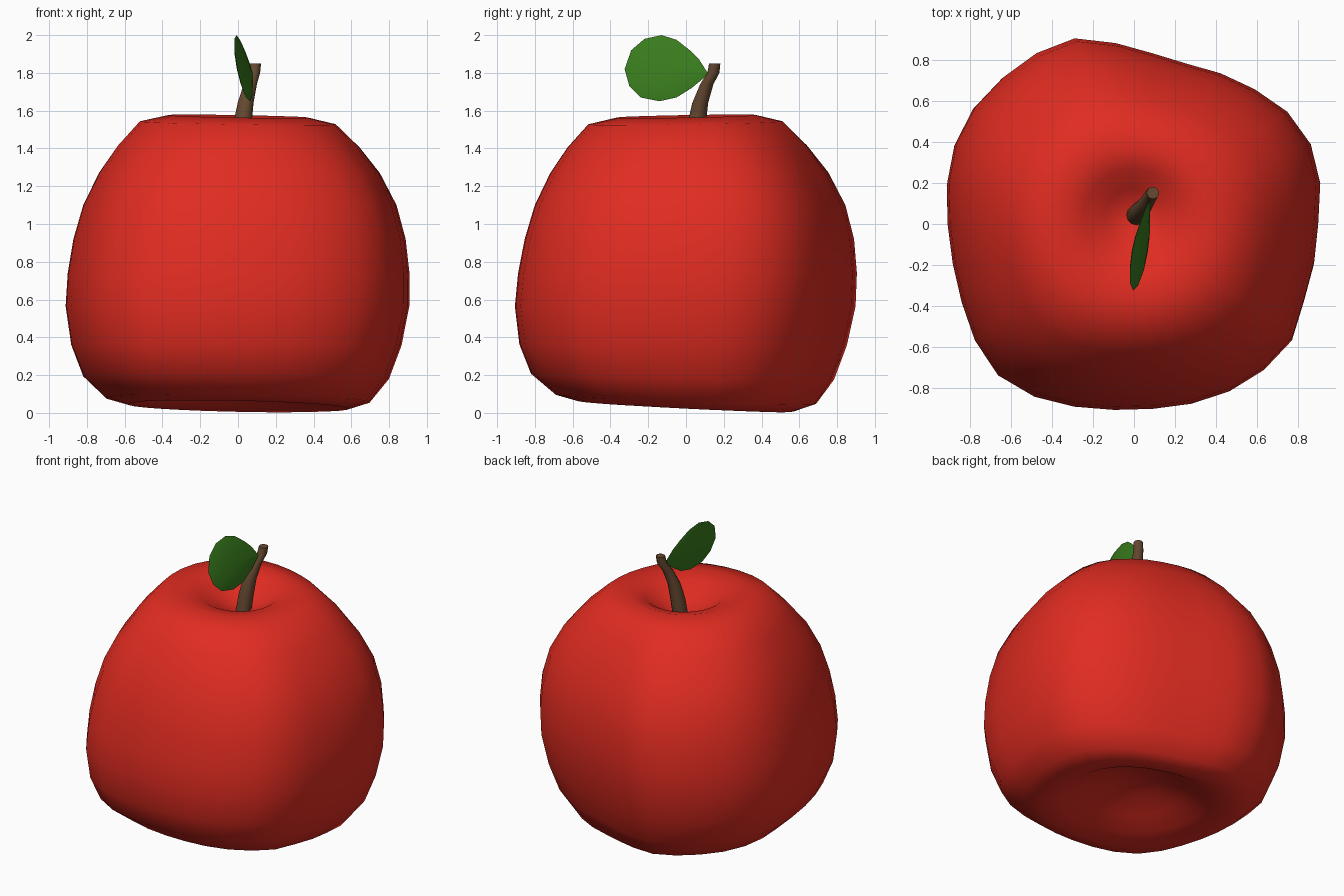
import bpy, bmesh, math
from mathutils import Vector

if "Cube" in bpy.data.objects:
    bpy.data.objects.remove(bpy.data.objects["Cube"])


def material(name, color):
    m = bpy.data.materials.new(name)
    m.diffuse_color = (*color, 1)
    m.use_nodes = True
    m.node_tree.nodes["Principled BSDF"].inputs["Base Color"].default_value = m.diffuse_color
    return m


def loft(name, rings, mat, angle=50):
    """Skin a stack of equal-length rings and cap both ends."""
    bm = bmesh.new()
    vr = [[bm.verts.new(p) for p in ring] for ring in rings]
    n = len(vr[0])
    for a, b in zip(vr, vr[1:]):
        for i in range(n):
            j = (i + 1) % n
            bm.faces.new((a[i], a[j], b[j], b[i]))
    bm.faces.new(vr[0][::-1])
    bm.faces.new(vr[-1])
    bmesh.ops.recalc_face_normals(bm, faces=bm.faces)
    me = bpy.data.meshes.new(name)
    bm.to_mesh(me)
    bm.free()
    ob = bpy.data.objects.new(name, me)
    bpy.context.collection.objects.link(ob)
    me.materials.append(mat)
    bpy.ops.object.select_all(action='DESELECT')
    ob.select_set(True)
    bpy.context.view_layer.objects.active = ob
    bpy.ops.object.shade_smooth_by_angle(angle=math.radians(angle))
    return ob


red = material("red_skin", (0.75, 0.025, 0.015))
brown = material("brown_wood", (0.13, 0.065, 0.03))
green = material("green_leaf", (0.04, 0.2, 0.012))

# Fruit body: lathe profile (radius, height) with an irregular outline
profile = [(.03, .22), (.18, .2), (.33, .13), (.46, .065), (.58, .035),
           (.695, .07), (.805, .19), (.87, .36), (.905, .565), (.9, .74),
           (.875, .92), (.825, 1.1), (.74, 1.27), (.64, 1.41), (.52, 1.535),
           (.37, 1.57), (.25, 1.54), (.14, 1.465), (.03, 1.42)]
# Outline radius every 12 degrees, counter-clockwise from +x
outline = [.90, .93, .945, .925, .88, .845, .82, .835, .885, .95,
           .96, .96, .965, .955, .93, .905, .90, .917, .955, .985,
           .965, .93, .905, .90, .915, .935, .95, .955, .91, .90]
rings = []
for r, z in profile:
    lobes = min(1, r / .75) ** 2
    lean = .02 * math.sin(3.5 * (z - .65)) if .15 < z < 1.5 and r > .5 else 0
    low = max(0, 1 - z / .4)
    high = max(0, (z - 1.2) / .35)
    dimple = .05 * max(0, 1 - r / .4) if z > 1 else 0
    ring = []
    for i, o in enumerate(outline):
        a = math.tau * i / len(outline)
        rad = r * (1 + (o / .905 - 1) * lobes)
        edge = min(1, r / .5)
        dz = edge * (.012 * high * math.cos(a - math.radians(135))
                     - .035 * low * math.cos(a - math.radians(67)))
        ring.append((rad * math.cos(a) + lean * .5,
                     rad * math.sin(a) + lean + dimple, z + dz))
    rings.append(ring)
loft("fruit_body", rings, red, 80)

# Stem: bent, tapering rod
path = [(.01, .04, 1.39, .05), (.025, .058, 1.54, .048), (.04, .075, 1.64, .042),
        (.065, .11, 1.74, .035), (.085, .145, 1.80, .032), (.092, .152, 1.85, .03)]
loft("stem", [[(x + r * math.cos(math.tau * k / 12), y + r * math.sin(math.tau * k / 12), z)
               for k in range(12)] for x, y, z, r in path], brown)

# Leaf: thin teardrop lens in a tilted plane
shape = [(.115, 1.8), (.07, 1.87), (.02, 1.92), (-.05, 1.975), (-.13, 2.0),
         (-.22, 1.98), (-.29, 1.92), (-.325, 1.82), (-.3, 1.73), (-.24, 1.67),
         (-.14, 1.65), (-.05, 1.67), (.03, 1.72), (.115, 1.79)]
cy, cz = -.12, 1.82
leaf = []
for s, t in [(.1, -.02), (.5, -.017), (.85, -.008), (1, 0), (.85, .008), (.5, .017), (.1, .02)]:
    ring = []
    for y, z in shape:
        y, z = cy + (y - cy) * s, cz + (z - cz) * s
        x = .028 + .17 * (y + .14) - .21 * (z - 1.82) + t
        ring.append(Vector((x, y, z)))
    leaf.append(ring)
loft("leaf", leaf, green)
